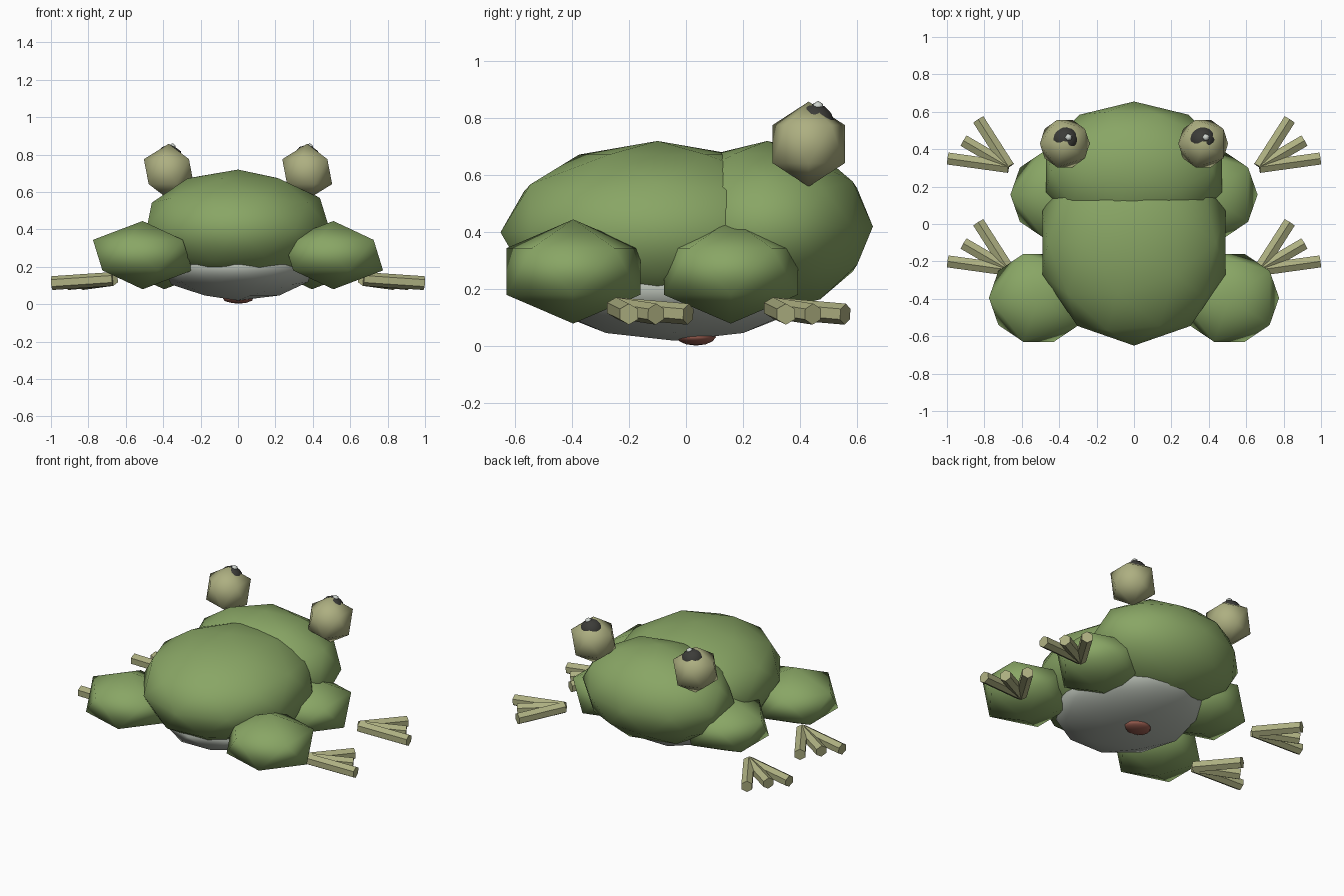
import bpy, math
from mathutils import Vector

if "Cube" in bpy.data.objects:
    bpy.data.objects.remove(bpy.data.objects["Cube"])


def material(name, rgb):
    m = bpy.data.materials.new(name)
    m.diffuse_color = (*rgb, 1)
    m.use_nodes = True
    m.node_tree.nodes["Principled BSDF"].inputs["Base Color"].default_value = m.diffuse_color
    return m


GREEN = material("skin_green", (0.25, 0.38, 0.13))
OLIVE = material("pale_olive", (0.42, 0.43, 0.22))
GREY = material("belly_grey", (0.48, 0.52, 0.46))
DARK = material("pupil_dark", (0.045, 0.045, 0.04))
WHITE = material("glint_white", (0.62, 0.66, 0.62))
RED = material("dull_red", (0.32, 0.11, 0.08))


def ball(name, mat, centre, radii, level):
    """Smooth-shaded low-poly ellipsoid."""
    bpy.ops.mesh.primitive_ico_sphere_add(
        subdivisions=level, radius=1, location=centre, rotation=(0, 0, math.pi))
    ob = bpy.context.object
    ob.name = name
    ob.scale = radii
    ob.data.materials.append(mat)
    bpy.ops.object.shade_smooth()
    return ob


def rod(name, mat, start, end, radius):
    """Six-sided cylinder between two points."""
    a, b = Vector(start), Vector(end)
    bpy.ops.mesh.primitive_cylinder_add(
        vertices=6, radius=radius, depth=(b - a).length, location=(a + b) / 2)
    ob = bpy.context.object
    ob.name = name
    ob.rotation_euler = (b - a).to_track_quat('Z', 'Y').to_euler()
    ob.data.materials.append(mat)
    return ob


# Torso, head, belly and the small red spot underneath
ball("body", GREEN, (0, -0.10, 0.40), (0.515, 0.55, 0.32), 2)
ball("head", GREEN, (0, 0.285, 0.42), (0.495, 0.37, 0.30), 2)
ball("belly", GREY, (0, -0.04, 0.20), (0.42, 0.48, 0.18), 2)
ball("red_spot", RED, (0, 0.035, 0.033), (0.085, 0.07, 0.03), 2)

# Toe tips of the front feet (x, y), fanning out from one ankle
TOES = [(0.995, 0.35), (0.91, 0.445), (0.832, 0.558)]

for side, label in ((-1, "left"), (1, "right")):
    # Eyes with pupils and glints
    ball(f"eye_{label}", OLIVE, (side * 0.37, 0.43, 0.709), (0.149,) * 3, 1)
    ball(f"pupil_{label}", DARK, (side * 0.367, 0.45, 0.78), (0.072,) * 3, 2)
    ball(f"glint_{label}", WHITE, (side * 0.367 + 0.017, 0.463, 0.84), (0.021,) * 3, 1)

    # Haunches
    ball(f"front_leg_{label}", GREEN, (side * 0.395, 0.157, 0.2625), (0.297, 0.276, 0.1825), 1)
    ball(f"rear_leg_{label}", GREEN, (side * 0.51, -0.395, 0.2625), (0.297, 0.276, 0.1825), 1)

    # Feet, three toes each
    for foot, shift in (("front", 0), ("rear", -0.55)):
        for i, (x, y) in enumerate(TOES):
            rod(f"{foot}_toe_{label}_{i + 1}", OLIVE,
                (side * 0.67, 0.305 + shift, 0.135),
                (side * x, y + shift, 0.113), 0.037)
